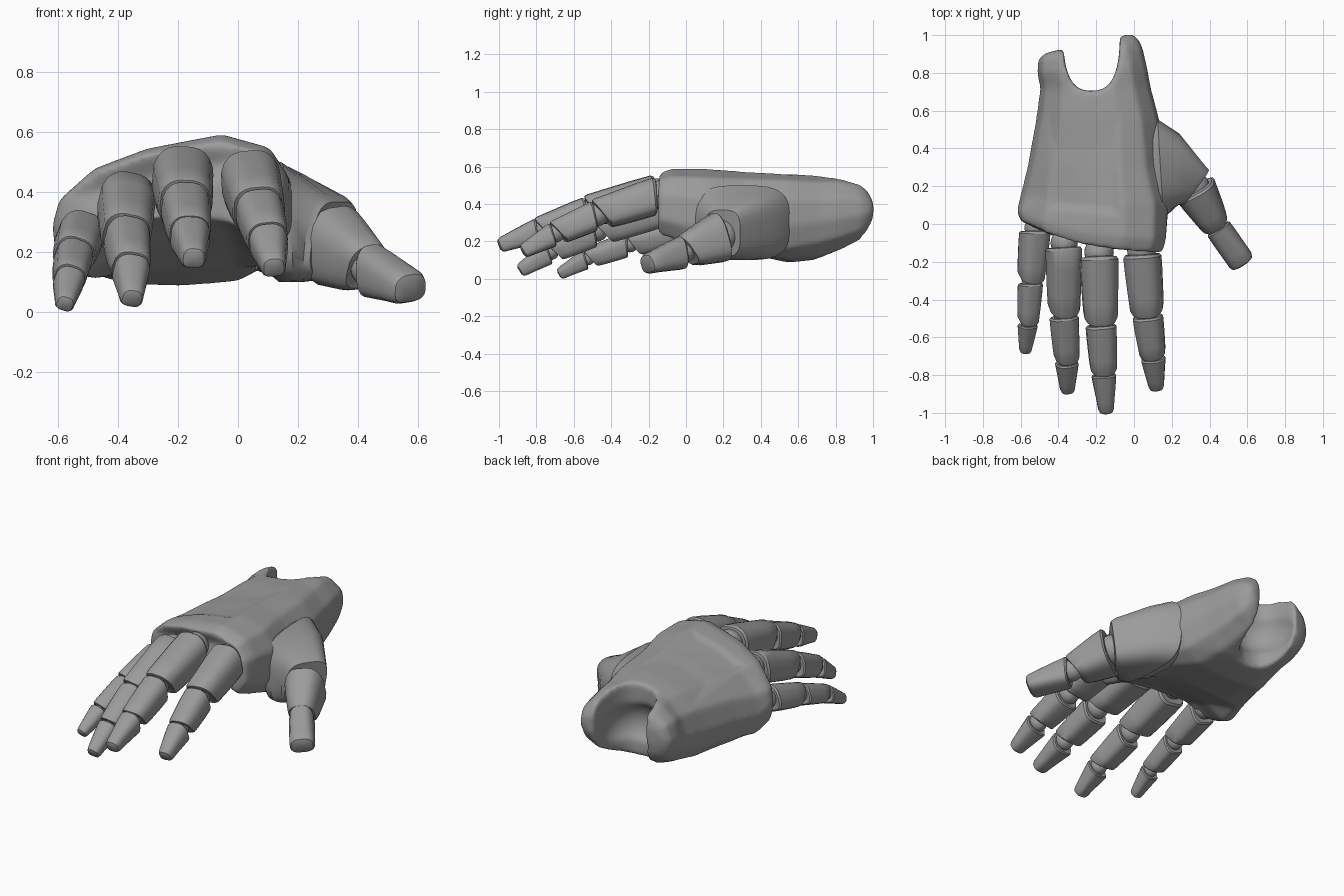
import bpy, bmesh
from math import cos, sin, pi, radians, copysign
from mathutils import Vector, Matrix

if "Cube" in bpy.data.objects:
    bpy.data.objects.remove(bpy.data.objects["Cube"])

grey = bpy.data.materials.new("dark_grey")
grey.diffuse_color = (.33, .33, .33, 1)
grey.use_nodes = True
grey.node_tree.nodes["Principled BSDF"].inputs["Base Color"].default_value = grey.diffuse_color


def loft(name, rings, angle=35):
    """Skin a list of equal-length point rings and cap both ends."""
    bm = bmesh.new()
    vr = [[bm.verts.new(p) for p in r] for r in rings]
    n = len(rings[0])
    for a, b in zip(vr, vr[1:]):
        for i in range(n):
            j = (i + 1) % n
            bm.faces.new((a[i], a[j], b[j], b[i]))
    bm.faces.new(vr[0])
    bm.faces.new(vr[-1])
    bmesh.ops.recalc_face_normals(bm, faces=bm.faces)
    me = bpy.data.meshes.new(name)
    bm.to_mesh(me)
    bm.free()
    me.materials.append(grey)
    ob = bpy.data.objects.new(name, me)
    bpy.context.collection.objects.link(ob)
    smooth(ob, angle)
    return ob


def smooth(ob, angle):
    bpy.ops.object.select_all(action='DESELECT')
    ob.select_set(True)
    bpy.context.view_layer.objects.active = ob
    bpy.ops.object.shade_smooth_by_angle(angle=radians(angle))


def squircle(power=3.0, n=20):
    """Unit rounded-square outline."""
    e = 2 / power
    return [(copysign(abs(cos(t)) ** e, cos(t)), copysign(abs(sin(t)) ** e, sin(t)))
            for t in (2 * pi * (i + 0.5) / n for i in range(n))]


def ball(name, loc, scale):
    bpy.ops.mesh.primitive_uv_sphere_add(segments=24, ring_count=14, radius=1, location=loc)
    ob = bpy.context.object
    ob.name = name
    ob.scale = scale
    ob.data.materials.append(grey)
    bpy.ops.object.shade_smooth()
    return ob


def segment(name, a, b, w, h, roll, tip=False):
    """Armoured finger piece from a to b, undercut at the joints."""
    a, b = Vector(a), Vector(b)
    d = (b - a).normalized()
    L = (b - a).length
    u = Matrix.Rotation(radians(roll), 3, d) @ d.cross(Vector((0, 0, 1))).normalized()
    v = u.cross(d)
    # position along the piece, size factor, underside shift
    prof = [(0.0, .72, .13), (0.0, .9, .13), (.04, 1, .12), (.3, 1.02, .03), (.7, 1.01, -.02)]
    prof += ([(.9, 1.0, 0), (.97, .88, 0), (1.0, .55, 0)] if tip else
             [(.97, 1, -.15), (1.01, .92, -.16), (1.01, .72, -.16)])
    rings = []
    for t, s, sh in prof:
        ww, hh = (s * (q[0] + (q[1] - q[0]) * t) for q in (w, h))
        r = []
        for x, y in squircle(3.4):
            x *= 1.03 - .24 * max(y, 0) ** 2          # narrower on the back of the finger
            under = sh * (1 - y) / 2
            r.append(a + d * L * (t + under) + u * x * ww + v * y * hh)
        rings.append(r)
    return loft(name, rings, 32)


# ---- palm: arched sections from knuckles to wrist, (across, height) outline
front = [(0, .3), (.03, .5), (.18, .74), (.4, .89), (.72, 1), (.92, .9), (1, .68), (1, .34),
         (.92, .13), (.75, .3), (.5, .34), (.25, .26), (.1, .03), (.02, .06)]
back = [(0, .45), (.05, .72), (.2, .9), (.4, .97), (.65, 1), (.85, .93), (.98, .72), (1, .45),
        (.95, .2), (.8, .04), (.5, 0), (.25, .02), (.1, .1), (.03, .25)]
# y, left skew, x left, x right, z low, z high, blend
stations = [(-.15, .17, -.605, .15, .19, .567, 0), (-.08, .15, -.622, .168, .155, .592, 0),
            (.1, .05, -.602, .182, .088, .59, .2), (.3, 0, -.565, .15, .072, .576, .6),
            (.55, 0, -.52, .135, .07, .563, .9), (.72, 0, -.497, .09, .105, .55, 1),
            (.83, -.03, -.515, .07, .14, .55, 1), (.94, -.07, -.51, .045, .19, .525, 1),
            (.985, -.09, -.485, .02, .24, .49, 1), (1.008, -.1, -.46, -.01, .3, .44, 1)]
rings = []
for y, dl, x0, x1, z0, z1, t in stations:
    r = []
    for (s0, h0), (s1, h1) in zip(front, back):
        s, h = s0 + (s1 - s0) * t, h0 + (h1 - h0) * t
        skew = dl * (1 - s) ** 2.6 if dl > 0 else dl * (1 - s)
        r.append((x0 + (x1 - x0) * s, y + skew, z0 + (z1 - z0) * h))
    rings.append(r)
palm = loft("palm", rings)

# wrist notch between the two prongs (wider towards the opening), plus a shallow pocket
notch = loft("notch", [[(-.225 + x * .15 * (1.12 if y > -.3 and x < 0 else 1), 1.02 + y * .315, z)
                        for x, y in squircle(2.7, 40)] for z in (-.2, 1)])
pocket = ball("pocket", (-.225, .84, .31), (.165, .19, .17))
cutters = [notch, pocket]
for c in cutters:
    c.hide_render = True
    m = palm.modifiers.new("cut", 'BOOLEAN')
    m.operation, m.object, m.solver = 'DIFFERENCE', c, 'EXACT'
m = palm.modifiers.new("remesh", 'REMESH')
m.mode, m.voxel_size = 'VOXEL', .012
m = palm.modifiers.new("soften", 'SMOOTH')
m.factor, m.iterations = .5, 16
bpy.context.view_layer.update()
me = bpy.data.meshes.new_from_object(palm.evaluated_get(bpy.context.evaluated_depsgraph_get()))
palm.modifiers.clear()
palm.data = me
me.materials.clear()
me.materials.append(grey)
for c in cutters:
    bpy.data.objects.remove(c)

# shallow pressed panel on the back of the hand
for vert in me.vertices:
    p = vert.co
    if p.z > .35 and vert.normal.z > .4:
        edge = min(p.x + .46, -.07 - p.x, p.y - .04 - .08 * max(0, -p.x - .1), (.6 - p.y) * .25)
        p.z -= .012 * min(1, max(0, edge / .05))
smooth(palm, 60)

# ---- fingers: base, two joints, tip; size; roll
fingers = {
    "index": ([(.04, -.14, .45), (.07, -.475, .342), (.10, -.70, .243), (.12, -.875, .145)], .098, 6),
    "middle": ([(-.185, -.15, .46), (-.175, -.52, .362), (-.16, -.785, .262), (-.147, -1, .177)], .1, -3),
    "ring": ([(-.37, -.10, .385), (-.37, -.475, .257), (-.355, -.725, .147), (-.352, -.89, .042)], .092, -12),
    "little": ([(-.52, -.02, .265), (-.545, -.3, .19), (-.56, -.525, .112), (-.576, -.68, .025)], .077, -20),
}
taper = [(1, .88), (.8, .69), (.65, .38)]
for name, (pts, k, roll) in fingers.items():
    for i, (part, tp) in enumerate(zip(("lower", "mid", "tip"), taper)):
        w = [k * q for q in tp]
        segment(f"{name}_finger_{part}", pts[i], pts[i + 1], w, w, roll, i == 2)
        r = k * tp[0] * .78
        ball(f"{name}_finger_joint_{i}", pts[i], (r, r, r))

# ---- thumb: broad base shell blending from palm side, then two pieces
base = [((.06, .3, .3), (-.01, .21, 0), (0, 0, .16)), ((.115, .3, .3), (-.01, .235, 0), (0, 0, .18)),
        ((.14, .3, .3), (-.015, .255, 0), (0, 0, .2)), ((.21, .265, .28), (.03, .215, 0), (0, 0, .18)),
        ((.298, .205, .25), (.072, .105, 0), (.02, 0, .14)), ((.318, .195, .243), (.07, .095, 0), (.02, 0, .125)),
        ((.318, .195, .243), (.05, .065, 0), (.015, 0, .09))]
loft("thumb_base", [[Vector(c) + Vector(u) * x + Vector(v) * y for x, y in squircle(3.4, 28)]
                    for c, u, v in base], 40)
t0, t1, t2 = (.315, .195, .23), (.435, -.01, .145), (.578, -.213, .078)
segment("thumb_lower", t0, t1, (.11, .075), (.135, .088), 8)
segment("thumb_tip", t1, t2, (.066, .068), (.088, .052), 8, True)
ball("thumb_joint_0", t0, (.085, .085, .085))
ball("thumb_joint_1", t1, (.06, .06, .06))
